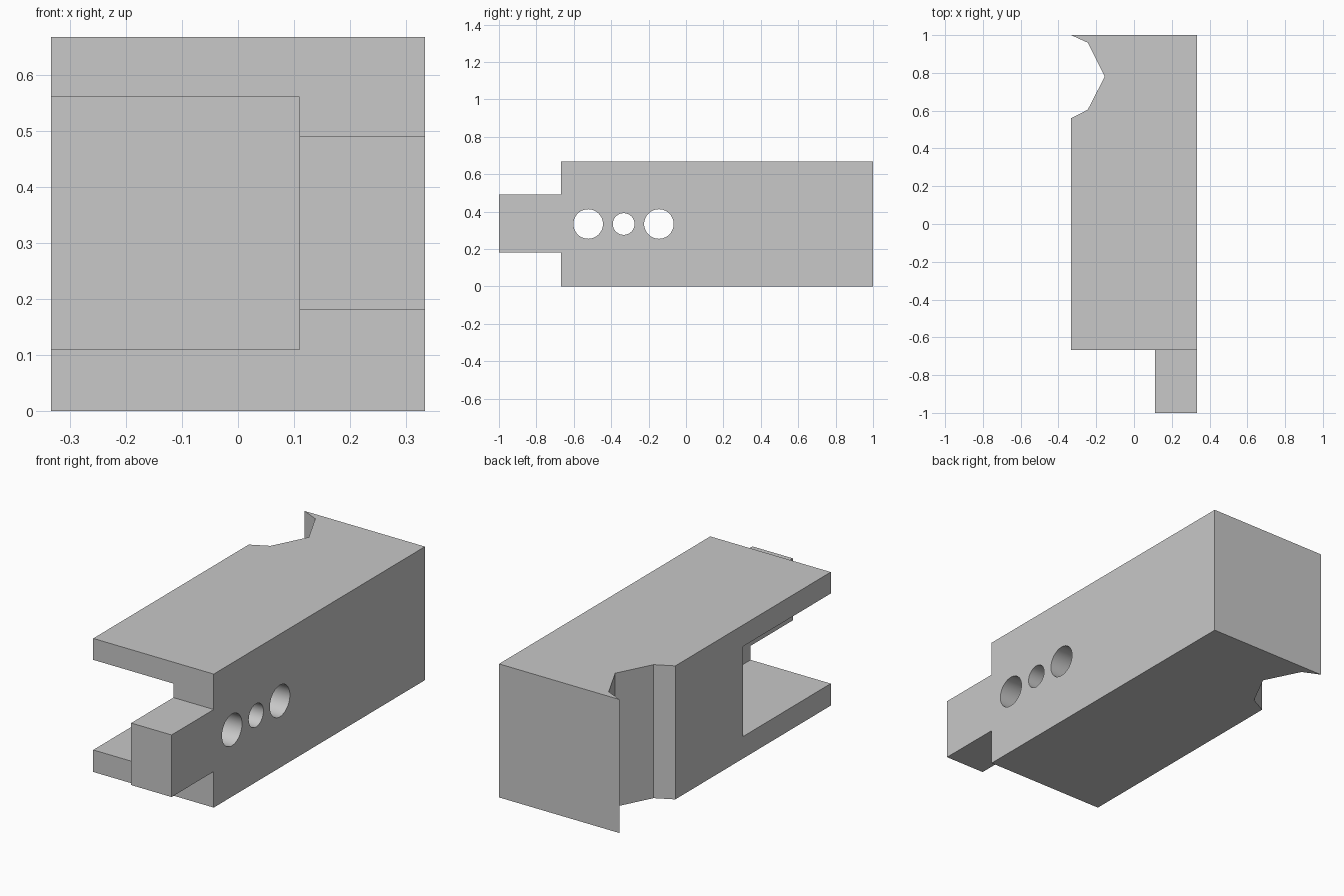
import bpy, bmesh, math
from mathutils import Vector, Matrix

cube = bpy.data.objects.get("Cube")
if cube:
    bpy.data.objects.remove(cube, do_unlink=True)

grey = bpy.data.materials.new("plain_grey")
grey.use_nodes = True
colour = (0.58, 0.58, 0.58, 1)
grey.diffuse_color = colour
grey.node_tree.nodes["Principled BSDF"].inputs["Base Color"].default_value = colour

HALF, FRONT, TIP, HEIGHT = 0.333, -0.667, -1.0, 0.667
MID = HEIGHT / 2


def add_object(name, bm):
    bmesh.ops.recalc_face_normals(bm, faces=bm.faces)
    mesh = bpy.data.meshes.new(name)
    bm.to_mesh(mesh)
    bm.free()
    mesh.materials.append(grey)
    obj = bpy.data.objects.new(name, mesh)
    bpy.context.collection.objects.link(obj)
    return obj


def prism(name, outline, height):
    bm = bmesh.new()
    face = bm.faces.new([bm.verts.new((x, y, 0)) for x, y in outline])
    top = bmesh.ops.extrude_face_region(bm, geom=[face])["geom"]
    bmesh.ops.translate(bm, vec=(0, 0, height),
                        verts=[v for v in top if isinstance(v, bmesh.types.BMVert)])
    return add_object(name, bm)


def box(name, low, high):
    low, high = Vector(low), Vector(high)
    bm = bmesh.new()
    bmesh.ops.create_cube(bm, size=1, matrix=Matrix.Translation((low + high) / 2)
                          @ Matrix.Diagonal((*(high - low), 1)))
    return add_object(name, bm)


def rod(name, y, radius):
    bm = bmesh.new()
    bmesh.ops.create_cone(bm, cap_ends=True, segments=48, radius1=radius, radius2=radius,
                          depth=0.5, matrix=Matrix.Translation((0.25, y, MID))
                          @ Matrix.Rotation(math.pi / 2, 4, "Y"))
    return add_object(name, bm)


def cut(target, cutter):
    cutter.hide_render = True
    mod = target.modifiers.new("cut", "BOOLEAN")
    mod.operation, mod.solver, mod.object = "DIFFERENCE", "EXACT", cutter
    bpy.context.view_layer.objects.active = target
    bpy.ops.object.modifier_apply(modifier=mod.name)
    bpy.data.objects.remove(cutter, do_unlink=True)


# Long block with the faceted side notch near its back
body = prism("slotted_block", [
    (-HALF, TIP), (HALF, TIP), (HALF, 1), (-HALF, 1),
    (-0.245, 0.96), (-0.155, 0.78), (-0.245, 0.605), (-HALF, 0.56)], HEIGHT)

# Deep slot open to the front and one side
cut(body, box("slot_cutter", (-1, -1.2, 0.11), (0.11, 0.025, 0.56)))

# Trim above and below to leave the front tongue
cut(body, box("upper_trim", (-1, -1.2, 0.49), (1, FRONT, 1)))
cut(body, box("lower_trim", (-1, -1.2, -1), (1, FRONT, 0.18)))

# Three round holes through the side wall
for y, radius in ((-0.523, 0.079), (-0.333, 0.058), (-0.145, 0.079)):
    cut(body, rod("hole_cutter", y, radius))

bpy.ops.object.select_all(action="DESELECT")
body.select_set(True)
bpy.context.view_layer.objects.active = body
bpy.ops.object.shade_smooth_by_angle(angle=math.radians(20))
